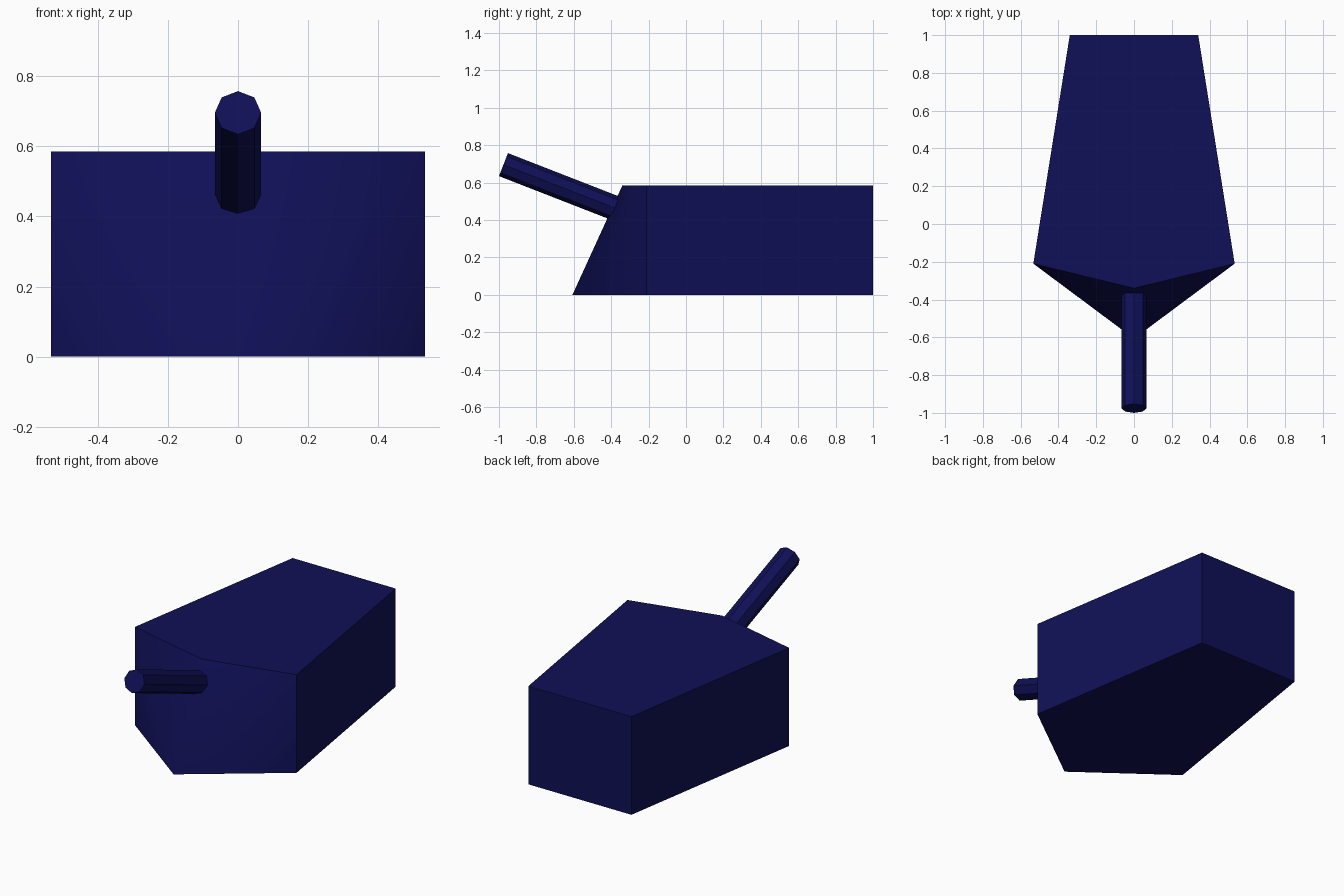
import bpy, bmesh, math
from mathutils import Vector

old = bpy.data.objects.get("Cube")
if old:
    bpy.data.objects.remove(old, do_unlink=True)

# Single navy material
navy = bpy.data.materials.new("navy_blue")
navy.use_nodes = True
colour = (0.005, 0.005, 0.095, 1.0)
navy.diffuse_color = colour
navy.node_tree.nodes["Principled BSDF"].inputs["Base Color"].default_value = colour


def add_object(name, bm):
    bmesh.ops.recalc_face_normals(bm, faces=bm.faces[:])
    mesh = bpy.data.meshes.new(name)
    bm.to_mesh(mesh)
    bm.free()
    mesh.materials.append(navy)
    obj = bpy.data.objects.new(name, mesh)
    bpy.context.collection.objects.link(obj)
    return obj


# Body: five-sided plan, with a prow that leans back towards the top
HEIGHT = 0.585


def outline(bm, nose_y, z):
    plan = [(0, nose_y), (0.533, -0.21), (0.34, 1.0), (-0.34, 1.0), (-0.533, -0.21)]
    return [bm.verts.new((x, y, z)) for x, y in plan]


bm = bmesh.new()
low = outline(bm, -0.607, 0)
high = outline(bm, -0.34, HEIGHT)
bm.faces.new(low)
bm.faces.new(high)
for i in (1, 2, 3):
    bm.faces.new((low[i], low[i + 1], high[i + 1], high[i]))
# Prow: two triangles on each side, shaded as one soft surface
for i in (1, 4):
    for tri in ((low[0], low[i], high[i]), (low[0], high[i], high[0])):
        bm.faces.new(tri).smooth = True
add_object("body", bm)

# Barrel: eight-sided rod, one edge uppermost, sunk into the prow
muzzle = Vector((0, -0.976, 0.696))
pitch = math.radians(21.3)
axis = Vector((0, math.cos(pitch), -math.sin(pitch)))
length = 0.75
bm = bmesh.new()
bmesh.ops.create_cone(bm, cap_ends=True, segments=8, radius1=0.066,
                      radius2=0.066, depth=length)
barrel = add_object("barrel", bm)
barrel.location = muzzle + axis * (length / 2)
barrel.rotation_euler = (math.pi / 2 - pitch, 0, 0)
# Keep the tilt along the barrel axis
barrel.rotation_mode = 'QUATERNION'
barrel.rotation_quaternion = Vector((0, 0, 1)).rotation_difference(axis)
